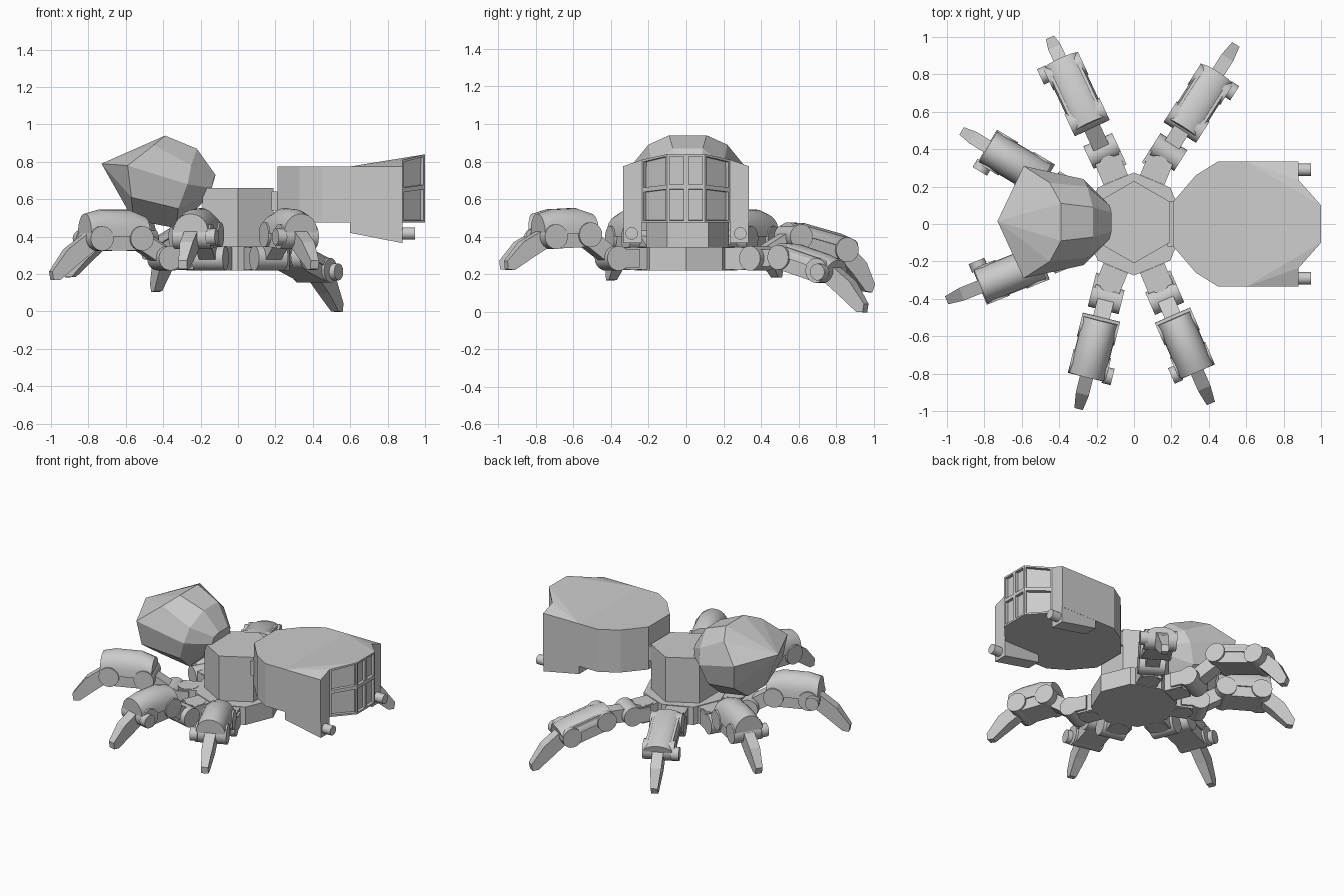
import bpy, bmesh
from math import sin, cos, pi, radians
from mathutils import Vector as V

cube = bpy.data.objects.get("Cube")
if cube:
    bpy.data.objects.remove(cube)

grey = bpy.data.materials.new("plain_grey")
grey.use_nodes = True
grey.diffuse_color = (0.6, 0.6, 0.6, 1)
grey.node_tree.nodes["Principled BSDF"].inputs["Base Color"].default_value = (0.6, 0.6, 0.6, 1)

X, Y, Z = V((1, 0, 0)), V((0, 1, 0)), V((0, 0, 1))


def finish(bm, name, smooth=False, recalc=True):
    """Turn a bmesh into a named grey object."""
    if recalc:
        bmesh.ops.recalc_face_normals(bm, faces=bm.faces)
    me = bpy.data.meshes.new(name)
    bm.to_mesh(me)
    bm.free()
    me.materials.append(grey)
    if smooth:
        me.shade_smooth()
        me.set_sharp_from_angle(angle=radians(25))
    ob = bpy.data.objects.new(name, me)
    bpy.context.collection.objects.link(ob)


def prism(bm, pts, centre, u, v, w, half):
    """Extrude a flat outline in the u-v plane both ways along w."""
    ends = [[bm.verts.new(centre + u * a + v * b + w * h) for a, b in pts] for h in (-half, half)]
    loft(bm, ends)
    bm.faces.new(ends[0])
    bm.faces.new(ends[1])


def loft(bm, rings):
    for lo, hi in zip(rings, rings[1:]):
        n = len(lo)
        for i in range(n):
            j = (i + 1) % n
            bm.faces.new((lo[i], lo[j], hi[j], hi[i]))


def ngon(n, r, turn=0.0):
    return [(r * cos(turn + 2 * pi * i / n), r * sin(turn + 2 * pi * i / n)) for i in range(n)]


def rect(x0, x1, y0, y1):
    return [(x0, y0), (x1, y0), (x1, y1), (x0, y1)]


DISC = ngon(24, 0.066)

# Octagonal base plate and hexagonal body
bm = bmesh.new()
prism(bm, ngon(8, 0.275), V((0, 0, 0.283)), X, Y, Z, 0.063)
finish(bm, "base_plate")
bm = bmesh.new()
prism(bm, ngon(6, 0.22, pi / 2), V((0, 0.01, 0.5)), X, Y, Z, 0.16)
finish(bm, "body")
bm = bmesh.new()
prism(bm, rect(-0.12, 0.12, 0.54, 0.64), V((0.2, 0, 0)), Y, Z, X, 0.02)
finish(bm, "neck_plate")

# Faceted abdomen: mirrored half rings from the wide end to the cap, then a point
bm = bmesh.new()
half_rings = (
    ((-0.39, 0.1, 0.94), (-0.45, 0.21, 0.89), (-0.59, 0.3, 0.78), (-0.57, 0.27, 0.61), (-0.56, 0.1, 0.49)),
    ((-0.22, 0.08, 0.87), (-0.25, 0.19, 0.78), (-0.27, 0.23, 0.68), (-0.32, 0.2, 0.55), (-0.33, 0.08, 0.445)),
    ((-0.12, 0.05, 0.73), (-0.13, 0.09, 0.71), (-0.14, 0.1, 0.66), (-0.16, 0.09, 0.62), (-0.18, 0.05, 0.59)))
rings = []
for side in half_rings:
    full = list(side) + [(x, -y, z) for x, y, z in reversed(side)]
    rings.append([bm.verts.new((x, y + 0.01, z)) for x, y, z in full])
loft(bm, rings)
bm.faces.new(rings[-1])
tip = bm.verts.new((-0.73, 0.015, 0.79))
for i in range(len(rings[0])):
    bm.faces.new((tip, rings[0][i], rings[0][i - 1]))
finish(bm, "abdomen")

# Head shell with a rising roof, open where the windscreen sits
FLOOR = 0.475
half = [(0.21, 0.12, 0.775), (0.33, 0.26, 0.775), (0.45, 0.335, 0.775), (0.6, 0.335, 0.775),
        (0.88, 0.335, 0.775), (0.88, 0.235, 0.81), (1.0, 0.1, 0.84)]
outline = half + [(x, -y, z) for x, y, z in reversed(half)]
bm = bmesh.new()
top = [bm.verts.new(p) for p in outline]
low = [bm.verts.new((x, y, FLOOR)) for x, y, z in outline]
n = len(outline)
for i in range(n):
    if i not in (5, 6, 7):
        j = (i + 1) % n
        bm.faces.new((low[i], low[j], top[j], top[i]))
bm.faces.new(low)
bm.faces.new(top[:4] + top[-4:])
bm.faces.new((top[3], top[6], top[7], top[10]))
for a, b, c in ((3, 4, 5), (3, 5, 6), (10, 9, 8), (10, 8, 7)):
    bm.faces.new((top[a], top[b], top[c]))
finish(bm, "head")

# Windscreen: framed panes recessed into three front facets
bm = bmesh.new()
posts = [V(p) for p in ((0.88, -0.235, 0.81), (1, -0.1, 0.84), (1, 0.1, 0.84), (0.88, 0.235, 0.81))]
for k, cols in enumerate((1, 2, 1)):
    a, b = posts[k], posts[k + 1]

    def point(s, t):
        p = a.lerp(b, s)
        return bm.verts.new((p.x, p.y, FLOOR + (p.z - FLOOR) * t))

    for c in range(cols):
        s0, s1 = c / cols, (c + 1) / cols
        for t0, t1 in ((0, 0.52), (0.52, 1)):
            bm.faces.new((point(s0, t0), point(s1, t0), point(s1, t1), point(s0, t1)))
bm.normal_update()
panes = bm.faces[:]
bmesh.ops.inset_individual(bm, faces=panes, thickness=0.017, depth=0)
bmesh.ops.inset_individual(bm, faces=panes, thickness=0.001, depth=-0.02)
finish(bm, "windscreen", recalc=False)

# Cheek pads below the head, each with a short round stub
for side, label in ((1, "left"), (-1, "right")):
    bm = bmesh.new()
    wedge = [(0.6, FLOOR), (0.6, 0.42), (0.88, 0.365), (0.88, FLOOR)]
    prism(bm, wedge, Y * side * 0.284, X, Z, Y, 0.05)
    finish(bm, label + "_cheek")
    bm = bmesh.new()
    prism(bm, ngon(16, 0.033), V((0.905, side * 0.29, 0.417)), Y, Z, X, 0.04)
    finish(bm, label + "_stub", smooth=True)


def leg(label, seat, yaw, upper, knee, foot, crown, side):
    """Build one leg; upper, knee and foot are (reach, height) from its hub."""
    d = V((cos(radians(yaw)), sin(radians(yaw)), 0))
    s = Z.cross(d)
    out = V((cos(radians(seat)), sin(radians(seat)), 0))
    base = out * 0.325

    def at(p):
        return base + d * p[0] + Z * p[1]

    # Square mount, swivel hub, hip barrel and one bracket plate
    hip = (0.1, 0.285)
    bm = bmesh.new()
    prism(bm, rect(-0.07, 0.05, -0.07, 0.07), at((0, 0.283)), out, Z.cross(out), Z, 0.059)
    prism(bm, DISC, at((0, 0.283)), d, s, Z, 0.061)
    prism(bm, rect(0, 0.1, -0.04, 0.04), at((0, 0.283)), d, s, Z, 0.045)
    prism(bm, DISC, at(hip), d, Z, s, 0.085)
    prism(bm, rect(-0.02, 0.1, -0.05, 0.05), at((0, 0.285)) + s * side * 0.078, d, Z, s, 0.007)
    finish(bm, label + "_hip", smooth=True)

    # Lower arm ending in a round joint
    run = at(upper) - at(hip)
    t = run.normalized()
    bm = bmesh.new()
    prism(bm, rect(0, run.length, -0.045, 0.045), at(hip), t, t.cross(s), s, 0.045)
    prism(bm, DISC, at(upper), d, Z, s, 0.103)
    finish(bm, label + "_arm", smooth=True)

    # Thigh with a round knee and a side knob
    run = at(knee) - at(upper)
    t = run.normalized()
    up = t.cross(s)
    bm = bmesh.new()
    prism(bm, rect(0, run.length, -0.064, 0.064), at(upper), t, up, s, 0.088)
    prism(bm, DISC, at(knee), d, Z, s, 0.103)
    prism(bm, ngon(16, 0.045), at(knee) + t * 0.03 - s * side * 0.11, d, Z, s, 0.025)
    finish(bm, label + "_thigh", smooth=True)

    # Arched cover over the thigh, lower at both ends
    bm = bmesh.new()
    rings = []
    for along, rise in ((-0.05, 0.75), (0.04, 1), (run.length - 0.02, 1), (run.length + 0.06, 0.85)):
        arch = [(0.097 * cos(pi * i / 12), 0.01 + crown * rise * sin(pi * i / 12) ** 0.8) for i in range(13)]
        rings.append([bm.verts.new(at(upper) + t * along + s * a + up * b) for a, b in arch])
    loft(bm, rings)
    bm.faces.new(rings[0])
    bm.faces.new(rings[-1])
    finish(bm, label + "_cover", smooth=True)

    # Bent tapering claw
    run = at(foot) - at(knee)
    t = run.normalized()
    up = t.cross(s)
    L = run.length
    claw = [(-0.03, -0.045), (0.45 * L, -0.035), (0.9 * L, -0.035), (L, -0.01),
            (0.93 * L, 0.03), (0.5 * L, 0.065), (0.02, 0.055)]
    bm = bmesh.new()
    prism(bm, claw, at(knee), t, up, s, 0.036)
    # Narrow the toe
    for vert in bm.verts:
        along = (vert.co - at(knee)).dot(t)
        if along > 0.8 * L:
            vert.co -= s * (vert.co - at(knee)).dot(s) * 0.35
    finish(bm, label + "_claw")


leg("front_left_leg", 292.5, 293.5, (0.27, 0.41), (0.47, 0.4), (0.72, 0.235), 0.135, 1)
leg("front_right_leg", 247.5, 256, (0.27, 0.41), (0.47, 0.4), (0.71, 0.235), 0.135, -1)
leg("back_left_leg", 67.5, 57.5, (0.29, 0.29), (0.53, 0.22), (0.78, 0.005), 0.075, 1)
leg("back_right_leg", 112.5, 115, (0.3, 0.4), (0.57, 0.33), (0.76, 0.11), 0.075, -1)
leg("side_back_leg", 157.5, 149, (0.27, 0.39), (0.5, 0.39), (0.72, 0.19), 0.145, -1)
leg("side_front_leg", 202.5, 202, (0.27, 0.39), (0.5, 0.39), (0.755, 0.175), 0.145, 1)
